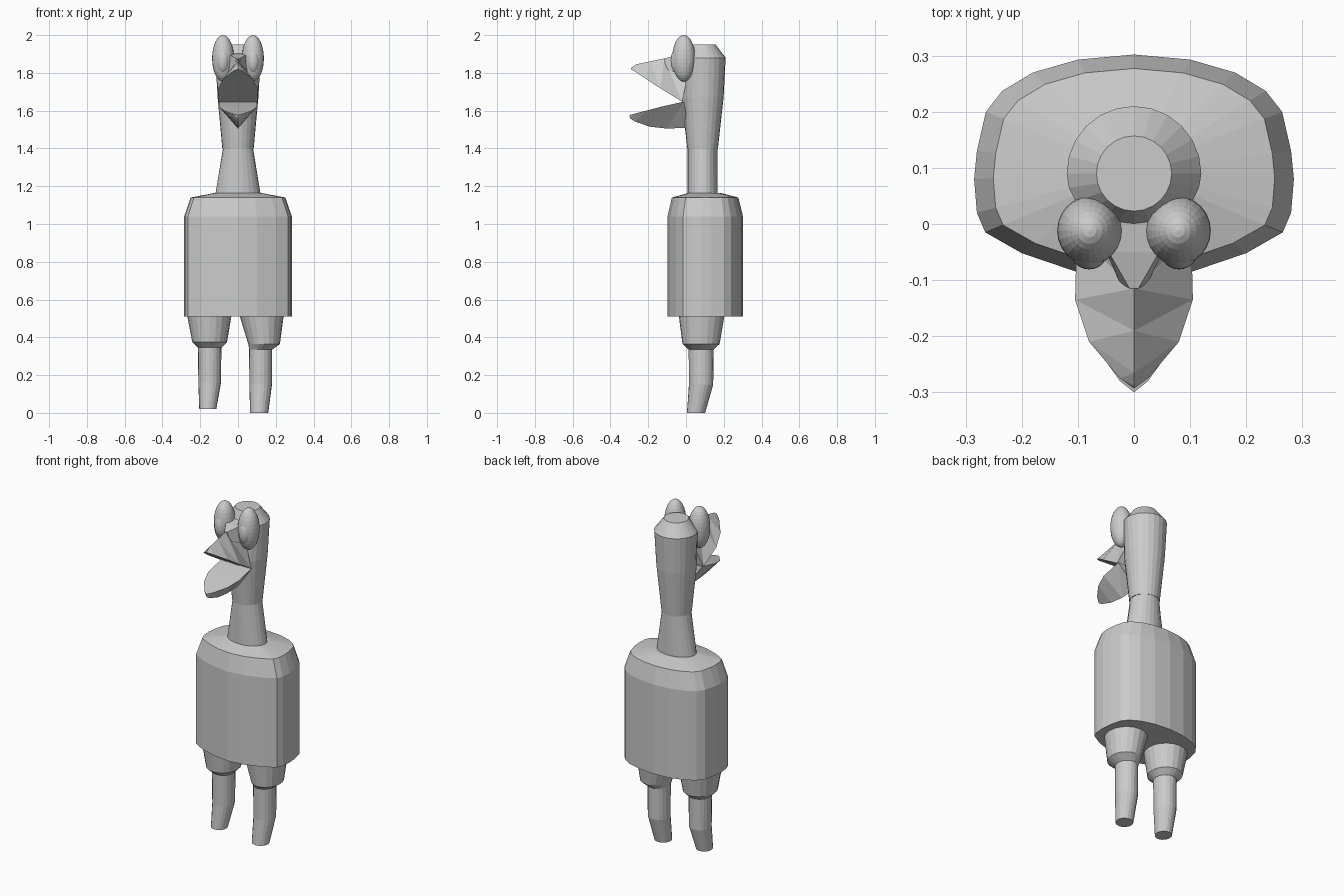
import bpy, bmesh, math

if "Cube" in bpy.data.objects:
    bpy.data.objects.remove(bpy.data.objects["Cube"])


def finish(name, bm):
    bmesh.ops.recalc_face_normals(bm, faces=bm.faces)
    me = bpy.data.meshes.new(name)
    bm.to_mesh(me)
    bm.free()
    ob = bpy.data.objects.new(name, me)
    bpy.context.collection.objects.link(ob)
    return ob


def loft(name, rings):
    """Skin a stack of equal-length point rings and cap both ends."""
    bm = bmesh.new()
    loops = [[bm.verts.new(p) for p in r] for r in rings]
    n = len(loops[0])
    for a, b in zip(loops, loops[1:]):
        for i in range(n):
            j = (i + 1) % n
            bm.faces.new((a[i], a[j], b[j], b[i]))
    bm.faces.new(loops[0])
    bm.faces.new(loops[-1])
    return finish(name, bm)


def ellipse(cx, cy, z, rx, ry, front=None, n=24):
    """Ellipse ring; 'front' overrides the depth of the -y half."""
    pts = []
    for i in range(n):
        a = 2 * math.pi * i / n
        s = math.sin(a)
        r = front if front is not None and s < 0 else ry
        pts.append((cx + rx * math.cos(a), cy + r * s, z))
    return pts


def beak(name, rim, ridge):
    """Tent-shaped beak half: right rim mirrored, joined to a central ridge."""
    bm = bmesh.new()
    tip = bm.verts.new(rim[0])
    right = [tip] + [bm.verts.new(p) for p in rim[1:]]
    left = [tip] + [bm.verts.new((-x, y, z)) for x, y, z in rim[1:]]
    mid = [bm.verts.new(p) for p in ridge]
    for i in range(len(rim) - 1):
        for side in (right, left):
            bm.faces.new((side[i], side[i + 1], mid[i]))
            bm.faces.new((side[i + 1], mid[i + 1], mid[i]))
    for i in range(1, len(rim) - 1):
        bm.faces.new((right[i], right[i + 1], left[i + 1], left[i]))
    bm.faces.new((tip, right[1], left[1]))
    bm.faces.new((right[-1], mid[-1], left[-1]))
    return finish(name, bm)


def ellipsoid(name, centre, radii):
    bm = bmesh.new()
    bmesh.ops.create_uvsphere(bm, u_segments=24, v_segments=16, radius=1)
    for v in bm.verts:
        v.co = [c + r * k for c, r, k in zip(centre, radii, v.co)]
    return finish(name, bm)


# torso: rounded outline, chamfered shoulders rising to the neck
half = [(0, .302), (.10, .293), (.18, .27), (.235, .237), (.264, .20),
        (.28, .13), (.285, .08), (.28, .02), (.265, -.015), (.20, -.052),
        (.10, -.086), (0, -.098)]
outline = half + [(-x, y) for x, y in half[-2:0:-1]]
loft("torso", [[(x * s, .095 + (y - .095) * s, z) for x, y in outline]
               for z, s in ((.51, 1), (1.04, 1), (1.14, .88), (1.165, .42))])

# neck
loft("neck", [ellipse(0, .088, 1.155, .12, .08), ellipse(0, .088, 1.405, .079, .079)])

# head with a bevelled flat crown
loft("head", [ellipse(0, .088, 1.40, .083, .081),
              ellipse(0, .09, 1.67, .108, .109, .115),
              ellipse(0, .09, 1.88, .12, .12, .10),
              ellipse(0, .09, 1.95, .067, .067)])

# bridge between the eyes running from crown to beak
loft("nose_bridge", [
    [(-.06, .05, 1.80), (.06, .05, 1.80), (.06, .05, 1.91), (-.06, .05, 1.91)],
    [(-.05, -.05, 1.80), (.05, -.05, 1.80), (.045, -.05, 1.895), (-.045, -.05, 1.895)],
    [(-.025, -.105, 1.82), (.025, -.105, 1.82), (.008, -.115, 1.876), (-.008, -.115, 1.876)]])

# open beak
beak("upper_beak",
     [(0, -.293, 1.82), (.025, -.275, 1.81), (.08, -.21, 1.767),
      (.105, -.135, 1.718), (.102, -.02, 1.647)],
     [(0, -.288, 1.828), (0, -.265, 1.845), (0, -.19, 1.861),
      (0, -.115, 1.876), (0, .03, 1.89)])
beak("lower_beak",
     [(0, -.30, 1.577), (.025, -.28, 1.582), (.075, -.21, 1.60),
      (.10, -.135, 1.62), (.10, -.01, 1.648)],
     [(0, -.295, 1.558), (0, -.27, 1.542), (0, -.19, 1.515),
      (0, -.10, 1.505), (0, .01, 1.51)])

# eyes and pupils
for side, s in (("left", -1), ("right", 1)):
    ellipsoid(side + "_eye", (s * .079, -.012, 1.877), (.058, .061, .123))
    ellipsoid(side + "_pupil", (s * .08, -.047, 1.865), (.034, .034, .066))

# legs: flared thigh, step in at the knee, shin bending forward
left = [(-.152, .083, .53, .120, .123), (-.150, .08, .375, .092, .100),
        (-.150, .08, .345, .062, .066), (-.150, .08, .16, .060, .064),
        (-.160, .055, .02, .045, .048)]
right = [(.124, .083, .53, .120, .123), (.138, .08, .365, .084, .098),
         (.120, .08, .335, .061, .066), (.120, .08, .15, .060, .064),
         (.112, .053, 0, .048, .048)]
for name, spec in (("left_leg", left), ("right_leg", right)):
    loft(name, [ellipse(*r, n=20) for r in spec])
